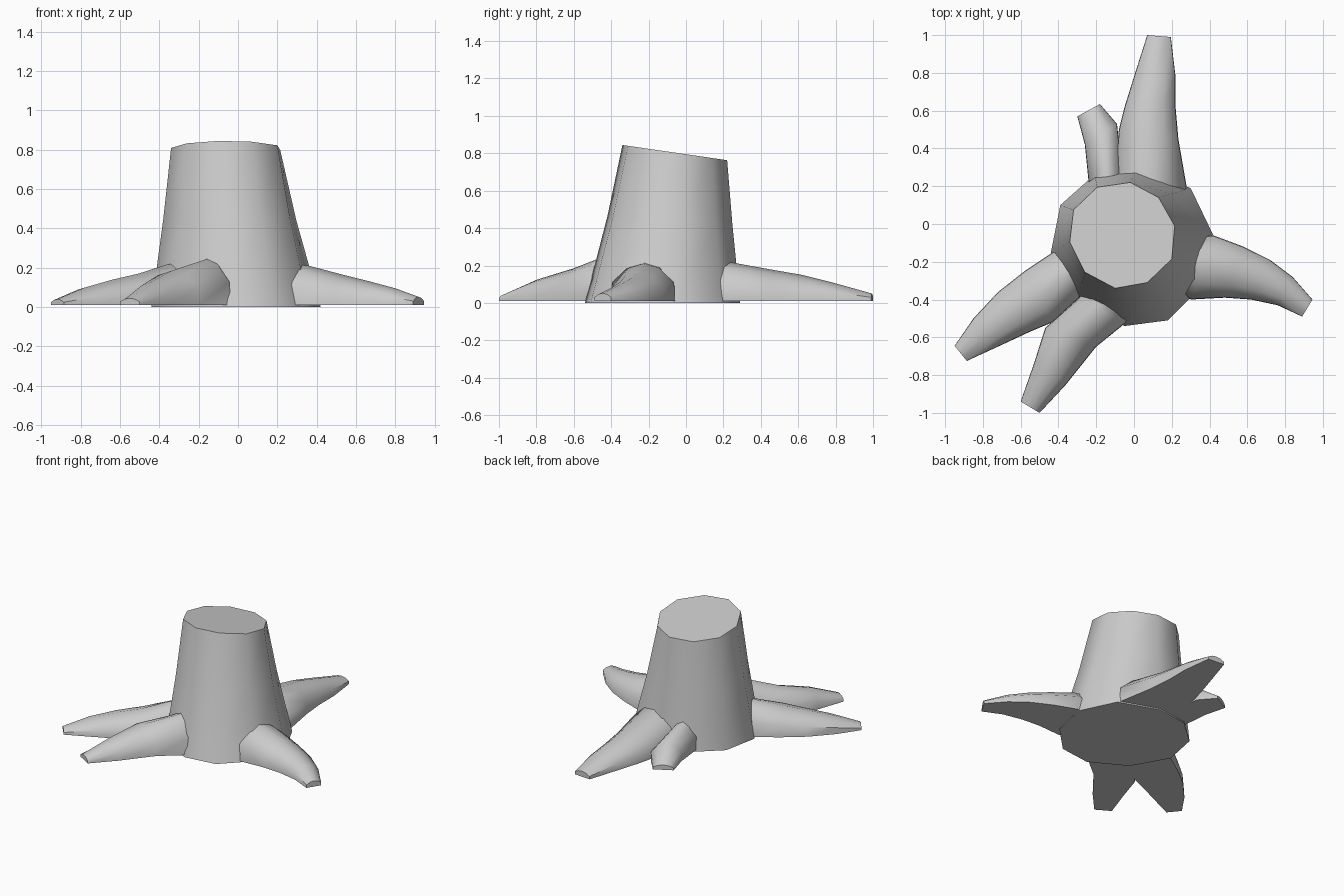
import bpy, bmesh, math
from mathutils import Vector

cube = bpy.data.objects.get("Cube")
if cube:
    bpy.data.objects.remove(cube)

wood = bpy.data.materials.new("grey_wood")
wood.use_nodes = True
GREY = (0.6, 0.6, 0.6, 1)
wood.diffuse_color = GREY
wood.node_tree.nodes["Principled BSDF"].inputs["Base Color"].default_value = GREY


def loft(name, rings, angle):
    """Skin closed rings of points and cap both ends."""
    bm = bmesh.new()
    rows = [[bm.verts.new(p) for p in ring] for ring in rings]
    for a, b in zip(rows, rows[1:]):
        for i in range(len(a)):
            j = (i + 1) % len(a)
            bm.faces.new((a[i], a[j], b[j], b[i]))
    bm.faces.new(rows[0])
    bm.faces.new(rows[-1])
    bmesh.ops.recalc_face_normals(bm, faces=bm.faces)
    mesh = bpy.data.meshes.new(name)
    bm.to_mesh(mesh)
    bm.free()
    mesh.materials.append(wood)
    obj = bpy.data.objects.new(name, mesh)
    bpy.context.collection.objects.link(obj)
    bpy.ops.object.select_all(action='DESELECT')
    obj.select_set(True)
    bpy.context.view_layer.objects.active = obj
    bpy.ops.object.shade_smooth_by_angle(angle=math.radians(angle))


# Trunk: irregular ten-sided foot, tapering to a slanted cut
foot = [(.42, -.06), (.30, .19), (.02, .29), (-.21, .26), (-.39, .10),
        (-.44, -.15), (-.30, -.40), (-.05, -.54), (.18, -.51), (.36, -.33)]
cut = [(.215, -.01), (.13, .14), (-.02, .22), (-.195, .195), (-.32, .075),
       (-.34, -.095), (-.26, -.255), (-.10, -.34), (.07, -.31), (.20, -.185)]
bottom = [Vector((x, y, 0)) for x, y in foot]
top = [Vector((x, y, .795 - .145 * y)) for x, y in cut]
middle = []
for a, b in zip(bottom, top):
    p = a.lerp(b, .6)
    p.z = b.z * .55
    middle.append(p)
loft("trunk", [bottom, middle, top], 42)

# Roots: arched sections between a left and a right ground edge
ARCH = [(0, 0), (.01, .5), (.24, .87), (.5, 1), (.76, .87), (.99, .5), (1, 0)]
CORE = Vector((-.05, -.1))


def root(name, left, right, heights):
    left = [Vector(p) for p in left]
    right = [Vector(p) for p in right]
    # buried first section
    left.insert(0, left[0].lerp(CORE, .45))
    right.insert(0, right[0].lerp(CORE, .45))
    heights = [heights[0] * 1.1] + heights
    rings = []
    for l, r, h in zip(left, right, heights):
        rings.append([(*l.lerp(r, u), .01 + v * h) for u, v in ARCH])
    loft(name, rings, 50)


root("left_root",
     [(.42, -.06), (.58, -.12), (.72, -.19), (.84, -.28), (.945, -.40)],
     [(.30, -.40), (.48, -.39), (.62, -.40), (.76, -.43), (.89, -.49)],
     [.20, .155, .12, .085, .042])
root("back_root",
     [(-.10, .26), (-.08, .50), (-.05, .62), (0, .78), (.07, 1)],
     [(.28, .19), (.235, .45), (.22, .62), (.22, .78), (.195, .99)],
     [.21, .165, .14, .10, .04])
root("small_back_root",
     [(-.24, .22), (-.26, .42), (-.30, .57)],
     [(-.06, .25), (-.09, .53), (-.18, .635)],
     [.19, .13, .035])
root("right_root",
     [(-.43, -.15), (-.58, -.25), (-.72, -.36), (-.85, -.50), (-.95, -.645)],
     [(-.30, -.40), (-.43, -.52), (-.55, -.57), (-.70, -.64), (-.885, -.725)],
     [.205, .16, .13, .09, .03])
root("front_root",
     [(-.30, -.40), (-.47, -.55), (-.53, -.74), (-.60, -.94)],
     [(-.04, -.52), (-.20, -.65), (-.36, -.85), (-.50, -1)],
     [.23, .175, .115, .035])
